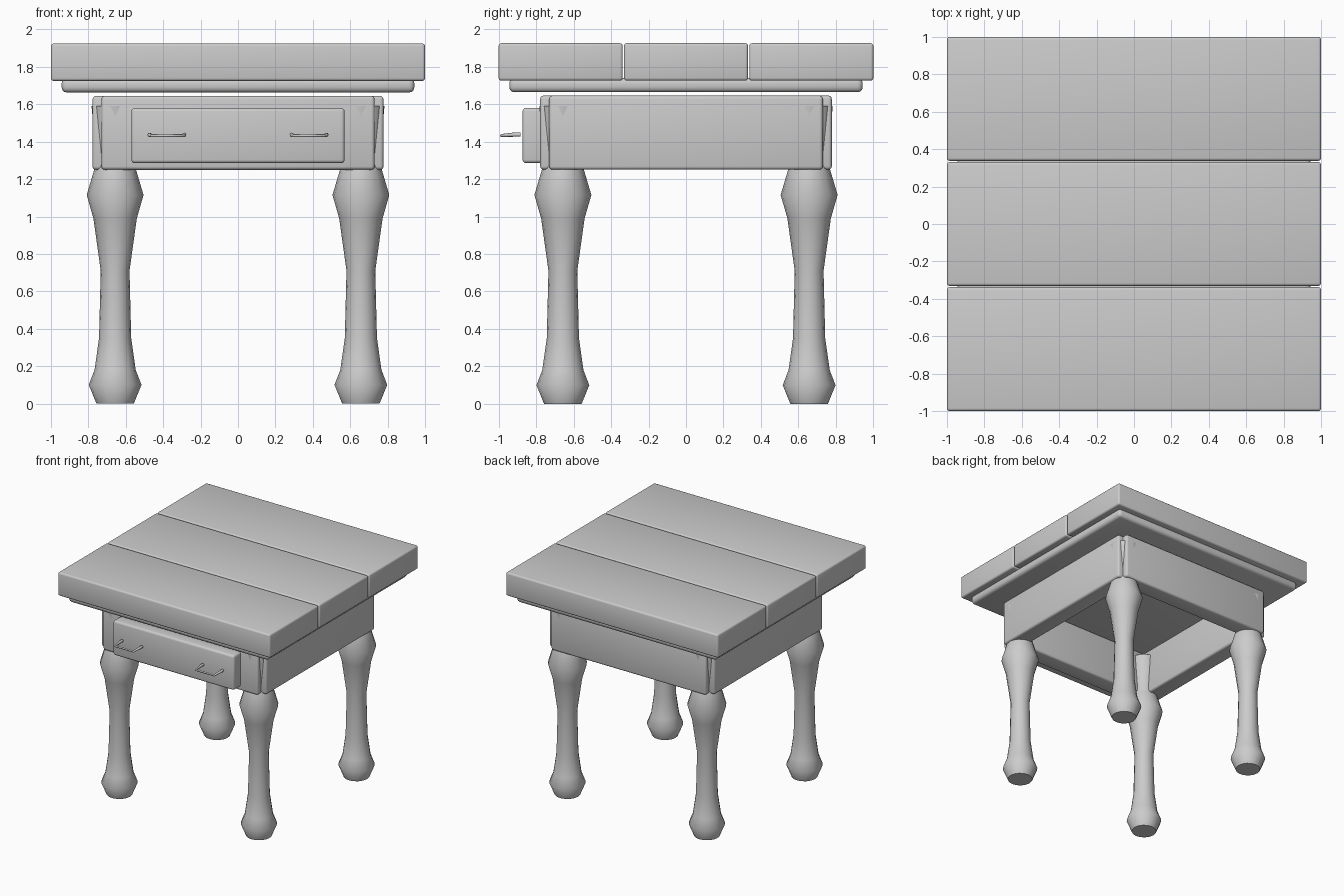
import bpy, bmesh, math
from mathutils import Vector

if "Cube" in bpy.data.objects:
    bpy.data.objects.remove(bpy.data.objects["Cube"])


def finish(bm, name, angle=40):
    bmesh.ops.recalc_face_normals(bm, faces=bm.faces)
    mesh = bpy.data.meshes.new(name)
    bm.to_mesh(mesh)
    bm.free()
    obj = bpy.data.objects.new(name, mesh)
    bpy.context.collection.objects.link(obj)
    bpy.ops.object.select_all(action='DESELECT')
    obj.select_set(True)
    bpy.context.view_layer.objects.active = obj
    bpy.ops.object.shade_smooth_by_angle(angle=math.radians(angle))
    return obj


def block(name, lo, hi, bevel=0.015):
    """Box between two corners with rounded edges."""
    lo, hi = Vector(lo), Vector(hi)
    bm = bmesh.new()
    bmesh.ops.create_cube(bm, size=1)
    bmesh.ops.scale(bm, vec=hi - lo, verts=bm.verts)
    bmesh.ops.translate(bm, vec=(lo + hi) / 2, verts=bm.verts)
    bmesh.ops.bevel(bm, geom=bm.edges[:], offset=bevel, segments=3,
                    profile=0.5, affect='EDGES')
    return finish(bm, name)


def turned(name, profile, cx, cy, sides=16):
    """Lathe (radius, z) points about a vertical axis, capped at both ends."""
    bm = bmesh.new()
    rings = []
    for r, z in profile:
        rings.append([bm.verts.new((cx + r * math.cos(2 * math.pi * i / sides),
                                    cy + r * math.sin(2 * math.pi * i / sides), z))
                      for i in range(sides)])
    for a, b in zip(rings, rings[1:]):
        for i in range(sides):
            j = (i + 1) % sides
            bm.faces.new((a[i], a[j], b[j], b[i]))
    bm.faces.new(rings[0])
    bm.faces.new(rings[-1])
    return finish(bm, name, 50)


# Top planks and the slab beneath them
for i, (y0, y1) in enumerate([(-1, -0.338), (-0.331, 0.331), (0.338, 1)]):
    block(f"top_plank_{i + 1}", (-1, y0, 1.725), (1, y1, 1.925))
block("under_top_slab", (-0.943, -0.943, 1.663), (0.943, 0.943, 1.74), 0.028)

# Aprons: thick boards that cross inside the corners
OUT, INN, END = 0.778, 0.625, 0.73
for s, name in ((-1, "front_apron"), (1, "back_apron")):
    y = sorted((s * OUT, s * INN))
    block(name, (-END, y[0], 1.25), (END, y[1], 1.645), 0.018)
for s, name in ((-1, "left_apron"), (1, "right_apron")):
    x = sorted((s * OUT, s * INN))
    block(name, (x[0], -END, 1.25), (x[1], END, 1.645), 0.018)

# Turned legs
LEG = [(0.10, 0), (0.141, 0.1), (0.11, 0.18), (0.086, 0.35), (0.077, 0.71),
       (0.116, 0.99), (0.152, 1.115), (0.112, 1.25), (0.1, 1.29), (0.126, 1.59)]
for sx, side in ((-1, "left"), (1, "right")):
    for sy, end in ((-1, "front"), (1, "back")):
        turned(f"{end}_{side}_leg", LEG, sx * 0.657, sy * 0.657)

# Drawer front
block("drawer_front", (-0.57, -0.872, 1.285), (0.57, -0.74, 1.58), 0.018)

# U-shaped drawer handles
for cx, side in ((-0.38, "left"), (0.38, "right")):
    curve = bpy.data.curves.new(f"{side}_handle", 'CURVE')
    curve.dimensions = '3D'
    curve.bevel_depth = 0.009
    curve.bevel_resolution = 2
    curve.use_fill_caps = True
    path = [(-0.093, -0.882, 1.437), (-0.093, -0.915, 1.437), (-0.085, -0.986, 1.432),
            (0.085, -0.986, 1.432), (0.093, -0.915, 1.437), (0.093, -0.882, 1.437)]
    spline = curve.splines.new('POLY')
    spline.points.add(len(path) - 1)
    for p, (x, y, z) in zip(spline.points, path):
        p.co = (cx + x, y, z, 1)
        p.radius = 1.25 if y > -0.95 else 0.9
    bpy.context.collection.objects.link(bpy.data.objects.new(f"{side}_handle", curve))
